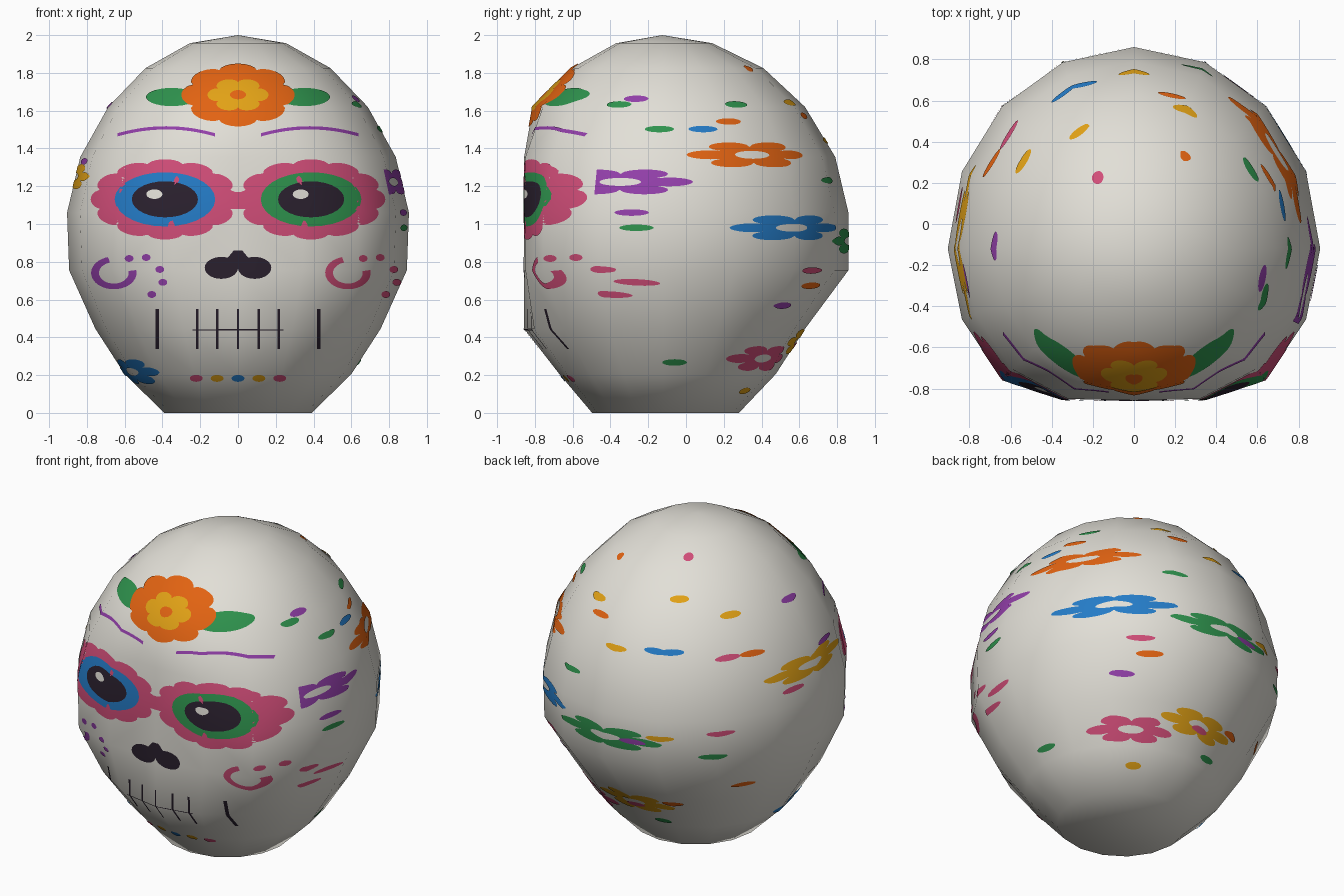
import bpy, bmesh, math
from mathutils import Vector
from mathutils.bvhtree import BVHTree
from mathutils.interpolate import poly_3d_calc

if "Cube" in bpy.data.objects:
    bpy.data.objects.remove(bpy.data.objects["Cube"])

COLOURS = {
    "bone white": (0.76, 0.74, 0.68), "orange": (0.76, 0.125, 0.006),
    "yellow": (0.76, 0.36, 0.008), "green": (0.028, 0.29, 0.075),
    "purple": (0.29, 0.05, 0.40), "pink": (0.64, 0.075, 0.19),
    "blue": (0.018, 0.20, 0.57), "black": (0.024, 0.015, 0.028)}
MATS = {}
for n, c in COLOURS.items():
    MATS[n] = bpy.data.materials.new(n)
    MATS[n].diffuse_color = (*c, 1)


def add_object(name, mesh, colour):
    mesh.materials.append(MATS[colour])
    ob = bpy.data.objects.new(name, mesh)
    bpy.context.collection.objects.link(ob)
    return ob


# ---- head: 16-sided rings (z, side radius, back radius, front radius), flat face
CY = -0.12
RINGS = [(0, .39, .40, .377), (.205, .60, .595, .55), (.445, .755, .75, .74),
         (.755, .894, .98, .90), (1.06, .905, .98, .90), (1.355, .835, .91, .83),
         (1.62, .687, .75, .69), (1.825, .49, .53, .487), (1.957, .255, .26, .25)]
bm = bmesh.new()
loops = []
for z, rx, rb, rf in RINGS:
    row = []
    for i in range(16):
        a = i * math.pi / 8
        y = CY + (rb if math.sin(a) > 0 else rf) * math.sin(a)
        if y < -.85:
            y = -.857 if i == 12 else -.85
        row.append(bm.verts.new((rx * math.cos(a), y, z)))
    loops.append(row)
top = bm.verts.new((0, -.125, 2))
for a, b in zip(loops, loops[1:]):
    for i in range(16):
        j = (i + 1) % 16
        bm.faces.new((a[i], a[j], b[j], b[i]))
for i in range(16):
    bm.faces.new((loops[-1][i], loops[-1][(i + 1) % 16], top))
bm.faces.new(loops[0][::-1])
bmesh.ops.triangulate(bm, faces=bm.faces[:])
head_mesh = bpy.data.meshes.new("head")
bm.to_mesh(head_mesh)
bm.free()
for p in head_mesh.polygons:
    p.use_smooth = True
add_object("head", head_mesh, "bone white")

HV = [v.co.copy() for v in head_mesh.vertices]
HN = [v.normal.copy() for v in head_mesh.vertices]
HF = [tuple(p.vertices) for p in head_mesh.polygons]
TREE = BVHTree.FromPolygons(HV, HF)


# ---- painted details: thin sheets laid on the head
def land(origin, direction):
    loc, _, idx, _ = TREE.ray_cast(Vector(origin), Vector(direction).normalized())
    if loc is None:
        loc, _, idx, _ = TREE.find_nearest(Vector(origin) + Vector(direction) * 2.5)
    w = poly_3d_calc([HV[i] for i in HF[idx]], loc)
    n = sum((HN[i] * k for i, k in zip(HF[idx], w)), Vector()).normalized()
    return loc, n


def from_front(x, z):
    return land((x, -3, z), (0, 1, 0))


def from_side(deg, z):
    a = math.radians(deg)
    d = Vector((.92 * math.cos(a), math.sin(a), 0))
    return land(Vector((0, CY, z)) + d * 3, -d)


def sheet(name, colour, fn, ns, nt, project=from_front, layer=0):
    pts = [project(*fn(i / ns, j / nt)) for i in range(ns + 1) for j in range(nt + 1)]
    off = .0035 + .0015 * layer
    w = nt + 1
    faces = [(i * w + j, (i + 1) * w + j, (i + 1) * w + j + 1, i * w + j + 1)
             for i in range(ns) for j in range(nt)]
    me = bpy.data.meshes.new(name)
    me.from_pydata([p + n * off for p, n in pts], [], faces)
    for p in me.polygons:
        p.use_smooth = True
    me.normals_split_custom_set_from_vertices([n for _, n in pts])
    add_object(name, me, colour)


def bloom(name, colour, cx, cz, rx, rz, petals=0, depth=0., inner=.002, phase=0.,
          project=from_front, layer=0, size=None, cut=-1e9):
    """Ellipse, or petalled flower, with an optional hole."""
    def fn(s, t):
        a = t * math.tau
        r = 1 - depth * (1 - abs(math.cos(petals * a / 2 + phase)) ** .6)
        r = inner + (r - inner) * s
        return cx + max(cut, rx * r * math.cos(a)), cz + rz * r * math.sin(a)
    size = size or rx
    sheet(name, colour, fn, max(5, int(size / .011)), 96 if petals else 28, project, layer)


def stroke(name, colour, x0, x1, z0, z1, arch=0.):
    def fn(s, t):
        return x0 + (x1 - x0) * s, z0 + (z1 - z0) * t + arch * (1 - (2 * s - 1) ** 2)
    sheet(name, colour, fn, max(2, int((x1 - x0) / .012)), max(2, int((z1 - z0) / .012)))


# eyes and brows
for side, x, ring in (("left", -.385, "blue"), ("right", .385, "green")):
    bloom(side + "_eye_flower", "pink", x, 1.13, .392, .212, 12, .09)
    bloom(side + "_eye_ring", ring, x, 1.13, .265, .143, layer=1)
    bloom(side + "_eye_socket", "black", x, 1.13, .174, .095, layer=2)
    bloom(side + "_eye_glint", "bone white", x - .055, 1.157, .042, .025, layer=3)
    k = 1 if x > 0 else -1
    lo, hi = sorted((k * .12, k * .635))
    stroke(side + "_brow", "purple", lo, hi, 1.462, 1.479, .037)
    bloom(side + "_leaf", "green", k * .35, 1.67, .135, .048)
    bloom(side + "_nostril", "black", k * .088, .768, .088, .058)
stroke("eye_bridge", "pink", -.05, .05, 1.08, 1.17)

# forehead flower
bloom("forehead_flower", "orange", 0, 1.68, .298, .165, 8, .14, layer=1)
bloom("forehead_flower_middle", "yellow", 0, 1.68, .16, .088, 6, .25, layer=2)
bloom("forehead_flower_centre", "orange", 0, 1.68, .042, .024, layer=3)

# nose bridge triangle
sheet("nose_bridge", "black",
      lambda s, t: ((2 * s - 1) * (.022 + .085 * (1 - t)), .76 + .1 * t), 12, 8)

# cheek curls with trailing dots
DOTS = [(.08, .073), (.17, .078), (.242, .015), (.258, -.053), (.2, -.117)]
for side, x, col in (("left", -.655, "purple"), ("right", .58, "pink")):
    def curl(s, t, x=x):
        a = math.radians(105 + 265 * t)
        r = .68 + .36 * s
        return x + .115 * r * math.cos(a), .742 + .083 * r * math.sin(a)
    sheet(side + "_cheek_curl", col, curl, 5, 36)
    for dx, dz in DOTS:
        bloom(side + "_cheek_dot", col, x + dx, .745 + dz, .023, .018)

# stitched teeth
for x, w in ((0, .004), (.11, .006), (.215, .007), (.425, .009)):
    for k in ((1, -1) if x else (1,)):
        stroke("tooth_line", "black", k * x - w, k * x + w, .34, .55)
stroke("mouth_line", "black", -.24, .24, .437, .444)

# chin dots
for i, col in enumerate(("pink", "yellow", "blue", "yellow", "pink")):
    bloom("chin_dot", col, (i - 2) * .11, .185, .034, .018)

# wide flowers round the sides and back: (colour, angle, height, trim)
for col, deg, z, cut in (
        ("orange", 32, 1.365, -99), ("blue", 45, .98, -99), ("purple", -14.3, 1.222, -8.5),
        ("green", 90, .91, -99), ("pink", 53, .29, -99), ("yellow", 92, .38, -99),
        ("yellow", 178, 1.25, -99), ("blue", 198, .22, -99)):
    bloom(col + "_side_flower", col, deg, z, 24, .072, 6, .42, inner=.29,
          project=from_side, size=.33, cut=cut)

# small petals scattered round the sides and back: colour -> (angle, height)
PETALS = {
    "yellow": [(117, 1.72), (144, 1.635), (68, 1.64), (90, 1.44), (113, .95), (56, .12)],
    "orange": [(75, 1.57), (26, 1.54), (151, 1.42), (59, .675), (147, .57), (115, .42)],
    "purple": [(179, 1.625), (-12, 1.66), (-10, 1.06), (48, .57), (102, .905), (190, 1.33)],
    "green": [(32, 1.63), (-19, 1.63), (-1.5, 1.5), (69, 1.23), (-8.5, .98),
              (133, .83), (5, .27), (107, .25)],
    "blue": [(15, 1.5), (109, 1.46), (116, 1.46)],
    "pink": [(140, 1.42), (167, 1.15), (136, .98), (55, .755), (93, .36)]}
for col, spots in PETALS.items():
    for deg, z in spots:
        bloom(col + "_petal", col, deg, z, 5.5, .017, project=from_side, size=.08, layer=1)
bloom("crown_dot", "pink", 119, 1.89, 4.6, .015, project=from_side, size=.06)
bloom("crown_dot", "orange", 59, 1.82, 3.4, .016, project=from_side, size=.06)

for m in bpy.data.materials:
    if m.users and not m.is_grease_pencil:
        m.use_nodes = True
        m.node_tree.nodes["Principled BSDF"].inputs["Base Color"].default_value = m.diffuse_color
